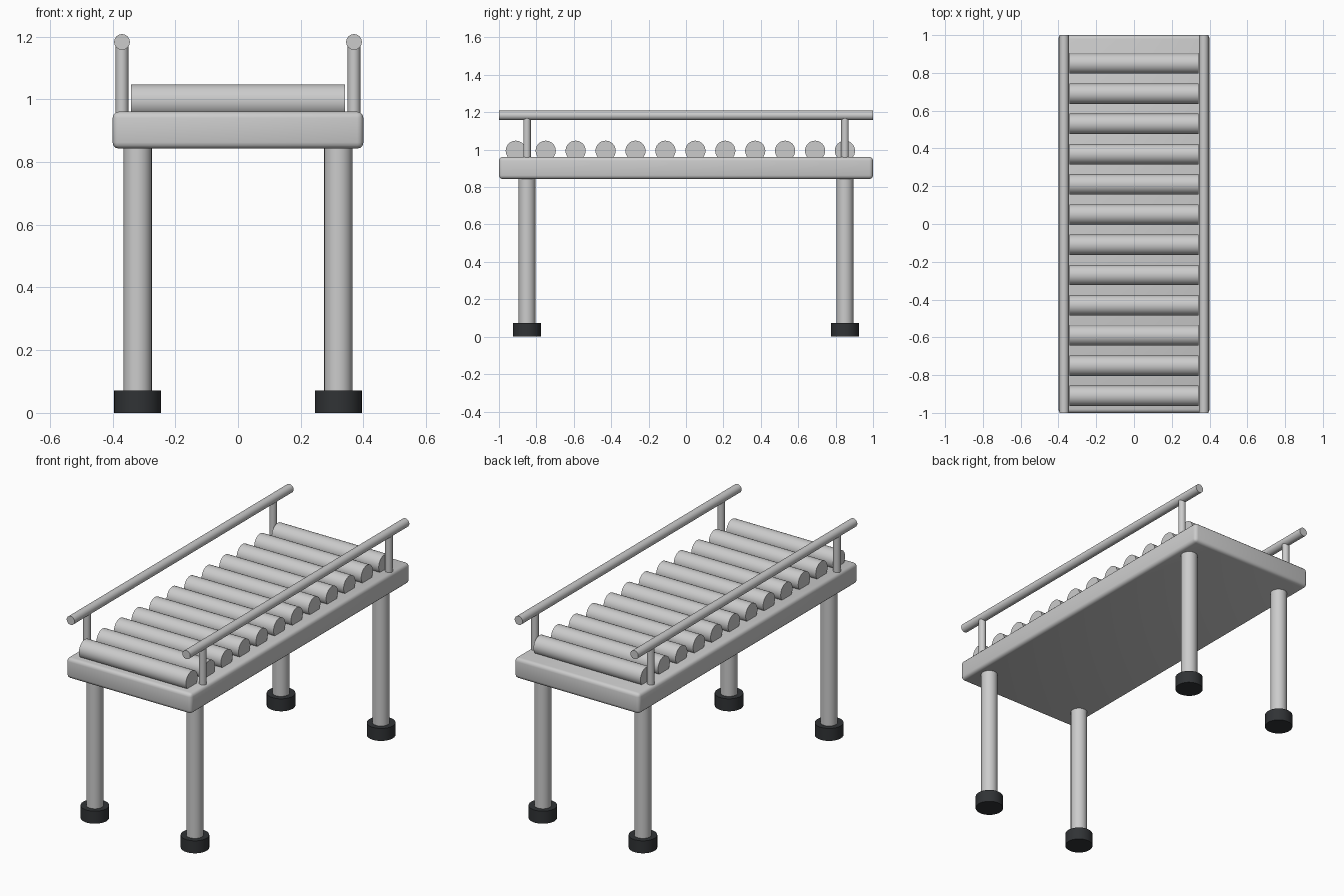
import bpy
from math import radians

if "Cube" in bpy.data.objects:
    bpy.data.objects.remove(bpy.data.objects["Cube"])

rubber = bpy.data.materials.new("dark_rubber")
rubber.diffuse_color = (0.03, 0.033, 0.036, 1)
rubber.use_nodes = True
rubber.node_tree.nodes["Principled BSDF"].inputs["Base Color"].default_value = rubber.diffuse_color


def smooth(obj):
    bpy.ops.object.select_all(action='DESELECT')
    obj.select_set(True)
    bpy.context.view_layer.objects.active = obj
    bpy.ops.object.shade_smooth_by_angle(angle=radians(35))


def cylinder(name, center, radius, length, axis='Z', sides=32, mat=None):
    rot = {'X': (0, radians(90), 0), 'Y': (radians(90), 0, 0), 'Z': (0, 0, 0)}[axis]
    bpy.ops.mesh.primitive_cylinder_add(vertices=sides, radius=radius, depth=length,
                                        location=center, rotation=rot)
    obj = bpy.context.object
    obj.name = name
    if mat:
        obj.data.materials.append(mat)
    smooth(obj)
    return obj


# Bed with rounded edges
bpy.ops.mesh.primitive_cube_add(size=1, location=(0, 0, 0.902))
bed = bpy.context.object
bed.name = "bed"
bed.scale = (0.8, 2.0, 0.118)
bpy.ops.object.transform_apply(location=False, rotation=False, scale=True)
bevel = bed.modifiers.new("edge_bevel", 'BEVEL')
bevel.width = 0.02
bevel.segments = 3
bpy.ops.object.modifier_apply(modifier=bevel.name)
smooth(bed)

# Rollers sunk slightly into the bed
for i in range(12):
    cylinder(f"roller_{i + 1}", (0, -0.91 + 0.16 * i, 0.994), 0.054, 0.684, 'X')

for sx, side in ((-1, "left"), (1, "right")):
    # Side rails
    cylinder(f"{side}_rail", (sx * 0.37, 0, 1.183), 0.025, 2.0, 'Y')
    for sy, end in ((-1, "front"), (1, "back")):
        # Legs, feet and rail posts
        cylinder(f"{end}_{side}_leg", (sx * 0.32, sy * 0.85, 0.44), 0.045, 0.84)
        cylinder(f"{end}_{side}_foot", (sx * 0.32, sy * 0.85, 0.036), 0.075, 0.072, mat=rubber)
        cylinder(f"{end}_{side}_post", (sx * 0.37, sy * 0.85, 1.06), 0.02, 0.24)
